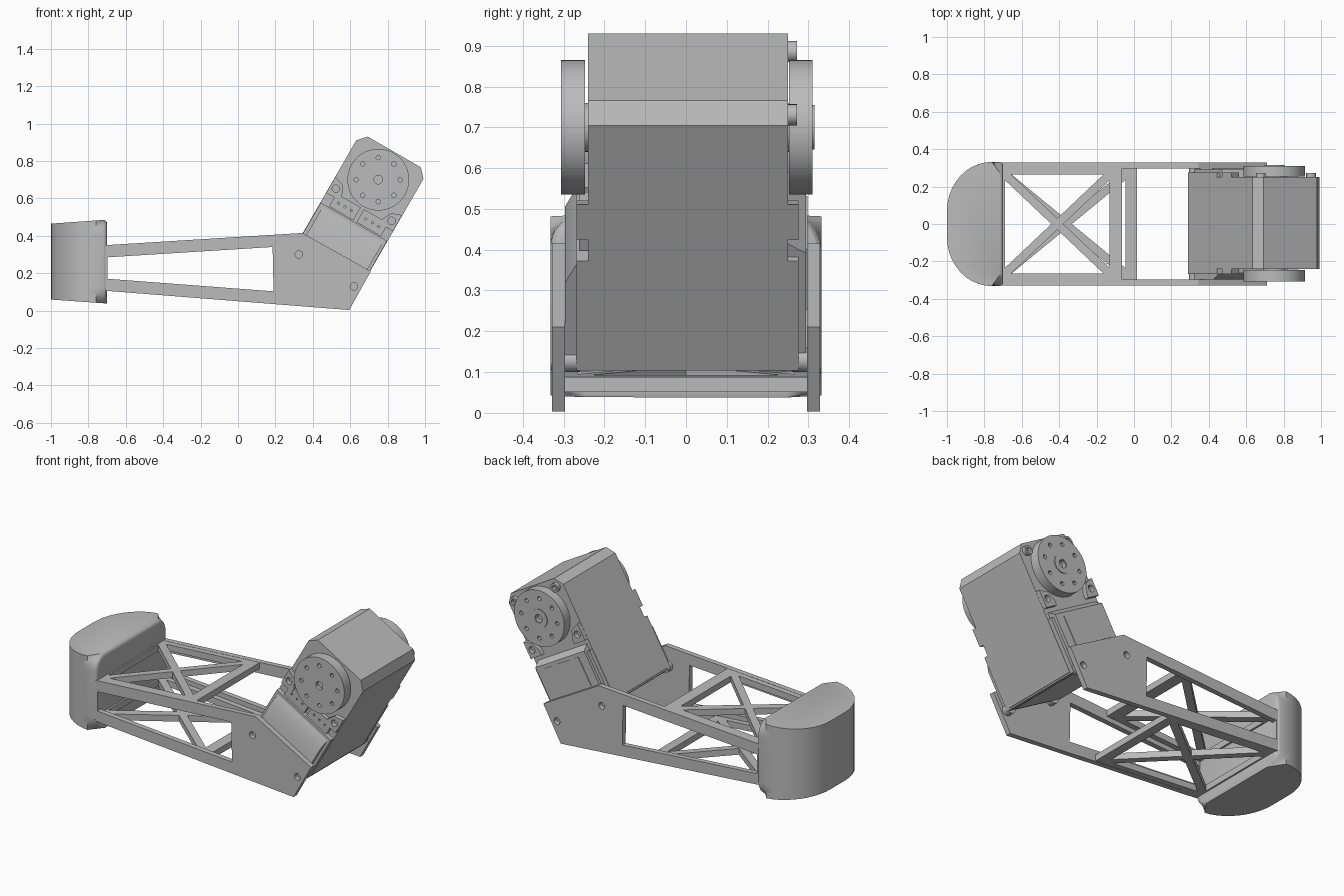
import bpy, bmesh, math
from mathutils import Vector

if "Cube" in bpy.data.objects:
    bpy.data.objects.remove(bpy.data.objects["Cube"], do_unlink=True)

grey = bpy.data.materials.new("plain grey")
grey.use_nodes = True
grey.diffuse_color = (0.5, 0.5, 0.5, 1)
grey.node_tree.nodes["Principled BSDF"].inputs["Base Color"].default_value = (0.5, 0.5, 0.5, 1)

TILT = math.radians(60)
AXLE = Vector((0.75, 0, 0.70))
ALONG = Vector((math.cos(TILT), 0, math.sin(TILT)))
ACROSS = Vector((math.sin(TILT), 0, -math.cos(TILT)))


# Placement rules: outline coordinates a, b and extrusion height h
def upright(a, b, h):
    return Vector((a, h, b))


def motor(a, b, h):
    return AXLE + ALONG * a + ACROSS * b + Vector((0, h, 0))


def motor_side(a, b, h):
    return motor(a, h, b)


def circle(a, b, r, n=20):
    return [(a + r * math.cos(math.tau * i / n), b + r * math.sin(math.tau * i / n)) for i in range(n)]


def rect(a0, a1, b0, b1):
    return [(a0, b0), (a1, b0), (a1, b1), (a0, b1)]


def finish(name, bm):
    bmesh.ops.recalc_face_normals(bm, faces=bm.faces[:])
    me = bpy.data.meshes.new(name)
    bm.to_mesh(me)
    bm.free()
    me.materials.append(grey)
    ob = bpy.data.objects.new(name, me)
    bpy.context.collection.objects.link(ob)
    bpy.ops.object.select_all(action='DESELECT')
    ob.select_set(True)
    bpy.context.view_layer.objects.active = ob
    bpy.ops.object.shade_smooth_by_angle(angle=math.radians(30))
    return ob


# Extrude an outline; any further loops become holes through it
def prism_mesh(loops, h0, h1, place):
    bm = bmesh.new()
    caps = ([], [])
    for loop in loops:
        rings = [[bm.verts.new(place(a, b, h)) for a, b in loop] for h in (h0, h1)]
        n = len(loop)
        for i in range(n):
            j = (i + 1) % n
            bm.faces.new((rings[0][i], rings[0][j], rings[1][j], rings[1][i]))
        for cap, ring in zip(caps, rings):
            if len(loops) == 1:
                bm.faces.new(ring)
            cap += [bm.edges.get((ring[i], ring[(i + 1) % n])) for i in range(n)]
    if len(loops) > 1:
        for cap in caps:
            bmesh.ops.triangle_fill(bm, use_beauty=True, edges=cap)
    return bm


def prism(name, loops, h0, h1, place=upright):
    return finish(name, prism_mesh(loops, h0, h1, place))


# Side plates with a long window and two bolt holes, plus spacers behind the holes
outline = [(-0.72, 0.349), (0.345, 0.415), (0.71, 0.21), (0.595, 0.003), (-0.72, 0.107)]
window = [(-0.697, 0.285), (0.185, 0.34), (0.19, 0.103), (-0.697, 0.17)]
bolts = [(0.325, 0.30), (0.62, 0.13)]
for side, s in (("right", -1), ("left", 1)):
    prism(side + "_side_plate", [outline, window] + [circle(x, z, 0.02) for x, z in bolts], s * 0.297, s * 0.328)
    for k, (x, z) in enumerate(bolts):
        prism(f"{side}_spacer_{k}", [circle(x, z, 0.03)], s * 0.26, s * 0.3)


# Cross-braced panels joining the plates
def truss(name, x_in, x_out, z_start, slope, h0, h1):
    x0, y, w = -0.69, 0.265, 0.022
    cx, half = (x0 + x_in) / 2, (x_in - x0) / 2
    diag = math.hypot(half, y)
    dy, dx = w * diag / half, w * diag / y
    loops = [rect(-0.72, x_out, -0.3, 0.3)]
    for s in (-1, 1):
        edge = cx + s * half
        loops.append([(edge, y - dy), (edge, dy - y), (cx + s * dx, 0)])
        loops.append([(x0 + dx, s * y), (x_in - dx, s * y), (cx, s * dy)])
    prism(name, loops, h0, h1, lambda a, b, h: Vector((a, b, z_start + slope * (a + 0.7) + h)))


truss("upper_truss", -0.13, -0.065, 0.35, 0.062, -0.038, -0.001)
truss("lower_truss", -0.045, 0.015, 0.105, -0.077, 0.001, 0.038)


# Rounded foot: D-shaped plan, slightly tapered, soft rim
corner = [(-0.76 - 0.24 * math.sin(t), 0.07 + 0.262 * math.cos(t))
          for t in [math.pi / 2 * i / 10 for i in range(11)]]
plan = [(-0.7, 0.332)] + corner + [(x, -y) for x, y in reversed(corner)] + [(-0.7, -0.332)]
bm = prism_mesh([plan], -1, 1, lambda a, b, h: Vector((a, b, 0.262 + h * (0.224 + 0.07 * (a + 0.7)))))


def at_back(e):
    return all(v.co.x > -0.7001 for v in e.verts)


rim = [e for e in bm.edges if not at_back(e) and (e.verts[0].co.z > 0.262) == (e.verts[1].co.z > 0.262)]
bmesh.ops.bevel(bm, geom=rim, offset=0.085, segments=7, profile=0.5, affect='EDGES', clamp_overlap=False)
back = [e for e in bm.edges if at_back(e)]
bmesh.ops.bevel(bm, geom=back, offset=0.02, segments=3, profile=0.5, affect='EDGES', clamp_overlap=False)
finish("foot", bm)


# Motor case
half_case = [(-0.575, 0.19), (-0.56, 0.207), (0.124, 0.207), (0.171, 0.164)]
case = half_case + [(a, -b) for a, b in reversed(half_case)]
prism("motor_case", [case], -0.24, 0.25, motor)
prism("motor_base", [rect(-0.57, -0.26, -0.205, 0.205)], -0.268, 0.276, motor)
prism("front_cover", [[(-0.55, -0.26), (-0.55, -0.296), (-0.33, -0.296), (-0.265, -0.262)]],
      -0.185, 0.19, motor_side)
prism("back_cover", [[(-0.55, 0.27), (-0.55, 0.294), (-0.25, 0.294), (-0.22, 0.245)]],
      -0.185, 0.185, motor_side)
prism("back_cover_panel", [rect(-0.44, -0.27, -0.13, 0.13)], 0.29, 0.298, motor)

# Cable sockets on the front of the case
for k, c in enumerate((-0.082, 0.088)):
    pins = [circle(-0.215, c + d, 0.006, 8) for d in (-0.04, 0, 0.04)]
    prism(f"cable_socket_{k}", [rect(-0.255, -0.175, c - 0.075, c + 0.075)] + pins, -0.235, -0.262, motor)

# Screw tabs at the case corners
for s in (-1, 1):
    tab = [(-0.2, s * 0.206), (-0.1, s * 0.206), (-0.12, s * 0.15), (-0.17, s * 0.125), (-0.2, s * 0.125)]
    for face, h0, h1 in (("front", -0.235, -0.268), ("back", 0.245, 0.276)):
        prism(f"{face}_screw_tab_{s}", [tab, circle(-0.155, s * 0.172, 0.02, 16)], h0, h1, motor)
    prism(f"upper_screw_boss_{s}", [circle(0.125, s * 0.155, 0.026), circle(0.125, s * 0.155, 0.014, 12)],
          0.245, 0.272, motor)

# Drive discs with a ring of eight holes and a central hub
for name, s, inner, outer in (("front", -1, 0.247, 0.307), ("back", 1, 0.253, 0.31)):
    holes = [circle(0.75 + 0.118 * math.cos(i * math.pi / 4), 0.70 + 0.118 * math.sin(i * math.pi / 4), 0.012, 12)
             for i in range(8)]
    prism(name + "_drive_disc", [circle(0.75, 0.70, 0.165, 56), circle(0.75, 0.70, 0.023)] + holes,
          s * inner, s * outer)
    prism(name + "_disc_neck", [circle(0.75, 0.70, 0.06, 32)], s * 0.235, s * 0.285)
prism("back_hub_ring", [circle(0.75, 0.70, 0.055, 32), circle(0.75, 0.70, 0.025)], 0.3, 0.315)
